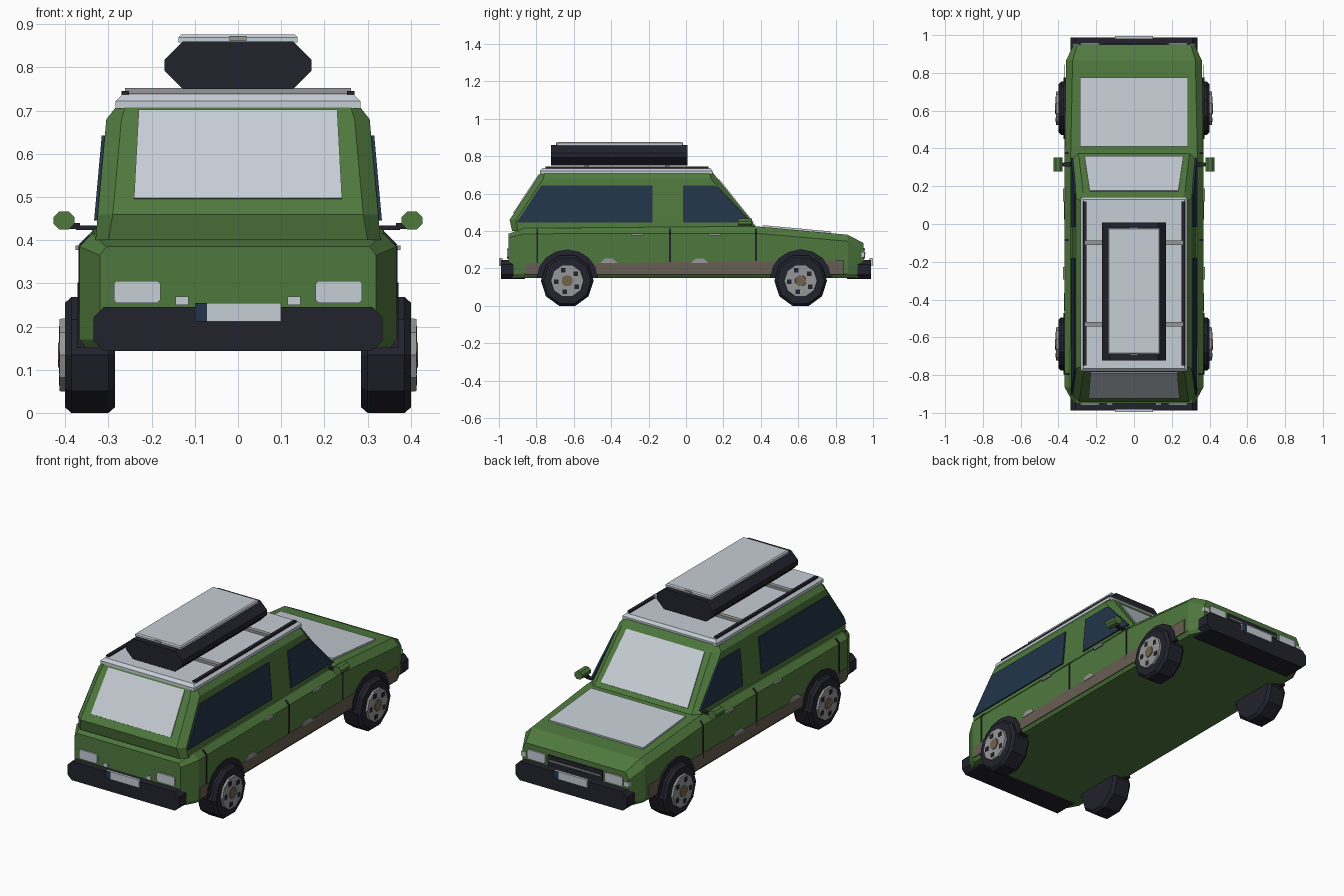
import bpy, bmesh, math
from mathutils import Vector

if "Cube" in bpy.data.objects:
    bpy.data.objects.remove(bpy.data.objects["Cube"])


def material(name, rgb):
    m = bpy.data.materials.new(name)
    m.diffuse_color = (*rgb, 1)
    m.use_nodes = True
    m.node_tree.nodes["Principled BSDF"].inputs["Base Color"].default_value = m.diffuse_color
    return m


GREEN = material("green paint", (0.078, 0.19, 0.047))
WHITE = material("pale grey", (0.56, 0.61, 0.66))
NAVY = material("dark glass", (0.016, 0.036, 0.068))
BLACK = material("black rubber", (0.016, 0.016, 0.026))
BROWN = material("dirt brown", (0.14, 0.11, 0.085))
GREY = material("metal grey", (0.31, 0.31, 0.32))
HUB = material("hub brown", (0.16, 0.125, 0.075))


def loft(name, rings, mat):
    """Skin a list of equal-length point rings and cap both ends."""
    bm = bmesh.new()
    rows = [[bm.verts.new(p) for p in r] for r in rings]
    n = len(rows[0])
    for a, b in zip(rows, rows[1:]):
        for i in range(n):
            j = (i + 1) % n
            bm.faces.new((a[i], a[j], b[j], b[i]))
    bm.faces.new(rows[0])
    bm.faces.new(rows[-1])
    bmesh.ops.recalc_face_normals(bm, faces=bm.faces[:])
    me = bpy.data.meshes.new(name)
    bm.to_mesh(me)
    bm.free()
    me.materials.append(mat)
    ob = bpy.data.objects.new(name, me)
    bpy.context.collection.objects.link(ob)
    return ob


def box(name, x, y, z, mat):
    ring = lambda h: [(x[0], y[0], h), (x[1], y[0], h), (x[1], y[1], h), (x[0], y[1], h)]
    return loft(name, [ring(z[0]), ring(z[1])], mat)


def octagon_bar(name, x, y, z, c, mat):
    """Bar along y with an octagonal cross-section (corner cut c)."""
    (a, b), (d, e) = x, z
    prof = [(a + c, d), (b - c, d), (b, d + c), (b, e - c), (b - c, e), (a + c, e), (a, e - c), (a, d + c)]
    return loft(name, [[(px, yy, pz) for px, pz in prof] for yy in y], mat)


def plate(name, pts, mat, t=0.005):
    """Thin plate on a surface, raised by t away from the car's middle."""
    pts = [Vector(p) for p in pts]
    n = (pts[1] - pts[0]).cross(pts[2] - pts[0]).normalized()
    c = sum(pts, Vector()) / len(pts)
    if n.dot(c - Vector((0, c.y * 0.5, 0.3))) < 0:
        n = -n
    return loft(name, [[p - n * 0.003 for p in pts], [p + n * t for p in pts]], mat)


def lathe(name, profile, centre, n, mat, s, start=0.0):
    """Turn (x, radius) points about an x axis through centre (y, z)."""
    rings = []
    for x, r in profile:
        rings.append([(s * x, centre[0] + r * math.cos(start + 2 * math.pi * i / n),
                       centre[1] + r * math.sin(start + 2 * math.pi * i / n)) for i in range(n)])
    return loft(name, rings, mat)


# Lower body: stations along y with half width, shoulder, top
rings = []
for y, w, sh, top, wt in [(-0.95, 0.32, 0.365, 0.385, 0.305), (-0.865, 0.367, 0.385, 0.415, 0.338),
                          (0.375, 0.367, 0.388, 0.425, 0.335), (0.865, 0.36, 0.345, 0.38, 0.325),
                          (0.95, 0.32, 0.3, 0.335, 0.3)]:
    half = [(w - 0.014, 0.15), (w, 0.17), (w, sh), (wt, top)]
    rings.append([(x, y, z) for x, z in half] + [(-x, y, z) for x, z in reversed(half)])
loft("lower_body", rings, GREEN)

# Cabin: rings stacked in z with cut corners
FRONT = lambda z: 0.345 - (z - 0.46) * 0.8
REAR = lambda z: -0.943 + (z - 0.46) * 0.66
SIDE = lambda z: 0.325 - (z - 0.46) * 0.09
rings = []
for z, w, y0, y1, c in [(0.40, 0.33, -0.93, FRONT(0.40), 0.03), (0.46, 0.325, -0.943, FRONT(0.46), 0.035),
                        (0.68, 0.305, REAR(0.68), FRONT(0.68), 0.035), (0.712, 0.28, REAR(0.712), FRONT(0.712), 0.02)]:
    rings.append([(w - c, y0, z), (w, y0 + c, z), (w, y1 - c, z), (w - c, y1, z),
                  (c - w, y1, z), (-w, y1 - c, z), (-w, y0 + c, z), (c - w, y0, z)])
loft("cabin", rings, GREEN)

# Roof panel, windscreen, rear window and bonnet panel
ring = lambda z, w, a, b: [(-w, a, z), (w, a, z), (w, b, z), (-w, b, z)]
loft("roof_panel", [ring(0.705, 0.284, -0.78, 0.142), ring(0.722, 0.284, -0.78, 0.142),
                    ring(0.737, 0.268, -0.765, 0.13)], WHITE)
plate("windscreen", [(-0.262, FRONT(0.445), 0.445), (0.262, FRONT(0.445), 0.445),
                     (0.235, FRONT(0.675), 0.675), (-0.235, FRONT(0.675), 0.675)], WHITE)
plate("rear_window", [(-0.241, REAR(0.495), 0.495), (0.241, REAR(0.495), 0.495),
                      (0.23, REAR(0.7), 0.7), (-0.23, REAR(0.7), 0.7)], WHITE)
HOOD = lambda y: 0.425 - (y - 0.375) * 0.092
plate("bonnet_panel", [(-0.285, 0.41, HOOD(0.41)), (0.285, 0.41, HOOD(0.41)),
                       (0.285, 0.775, HOOD(0.775)), (-0.285, 0.775, HOOD(0.775))], WHITE, 0.0095)

# Roof cross bars and luggage box
for i, y in enumerate((-0.10, -0.53)):
    box(f"roof_cross_bar_{i}", (-0.262, 0.262), (y - 0.012, y + 0.012), (0.739, 0.753), GREY)
octagon_bar("roof_box", (-0.17, 0.17), (-0.722, 0.008), (0.75, 0.86), 0.042, BLACK)
loft("roof_box_lid", [ring(0.858, 0.138, -0.69, -0.02), ring(0.87, 0.138, -0.69, -0.02),
                      ring(0.876, 0.132, -0.684, -0.026)], WHITE)
for y in (-0.69, -0.02):
    box("roof_box_latch", (-0.02, 0.02), (y - 0.005, y + 0.005), (0.861, 0.872), GREY)

# Bumpers, number plates and lamps at both ends
for end, d in (("rear", -1), ("front", 1)):
    octagon_bar(end + "_bumper", (-0.335, 0.335), (d * 0.86, d * 0.988), (0.143, 0.245), 0.024, BLACK)
    box(end + "_plate", (-0.1, 0.1), (d * 0.98, d * 0.994), (0.212, 0.255), WHITE)
    a = sorted((d * 0.1, d * 0.072))
    box(end + "_plate_strip", a, (d * 0.981, d * 0.996), (0.212, 0.255), NAVY)
    for s in (-1, 1):
        octagon_bar(end + "_lamp", sorted((s * 0.18, s * 0.287)), (d * 0.94, d * 0.958), (0.255, 0.306), 0.006, WHITE)
        if d < 0:
            box("rear_small_lamp", sorted((s * 0.115, s * 0.145)), (-0.957, -0.94), (0.25, 0.27), WHITE)
        else:
            box("front_indicator", sorted((s * 0.295, s * 0.325)), (0.935, 0.955), (0.262, 0.285), WHITE)
box("grille", (-0.165, 0.165), (0.94, 0.955), (0.25, 0.308), BLACK)
box("grille_strip", (-0.155, 0.155), (0.95, 0.959), (0.277, 0.284), GREY)

for side, s in (("left", -1), ("right", 1)):
    on_cabin = lambda pts: [(s * SIDE(z), y, z) for y, z in pts]
    on_body = lambda pts: [(s * 0.367, y, z) for y, z in pts]

    # Side windows
    plate(side + "_rear_side_window", on_cabin([(-0.905, 0.445), (-0.18, 0.445), (-0.18, 0.642),
                                                (-0.775, 0.642)]), NAVY, 0.007)
    plate(side + "_front_side_window", on_cabin([(-0.017, 0.445), (0.35, 0.445), (0.172, 0.632),
                                                 (0.15, 0.642), (-0.017, 0.642)]), NAVY, 0.007)

    # Dirt band, scratches, door gaps and handles
    plate(side + "_dirt_band", on_body([(-0.855, 0.167), (0.845, 0.167), (0.845, 0.243),
                                        (0.3, 0.24), (-0.4, 0.228), (-0.855, 0.23)]), BROWN, 0.002)
    for y in (-0.46, 0.025):
        plate(side + "_scratch", on_body([(y, 0.228), (y + 0.095, 0.228), (y + 0.07, 0.252),
                                          (y + 0.025, 0.252)]), GREY, 0.004)
    for y in (-0.795, -0.085, 0.375):
        plate(side + "_door_gap", on_body([(y - 0.005, 0.21), (y + 0.005, 0.21),
                                           (y + 0.005, 0.388), (y - 0.005, 0.388)]), BLACK, 0.002)
        plate(side + "_door_gap_top", [(s * 0.367, y - 0.005, 0.388), (s * 0.367, y + 0.005, 0.388),
                                       (s * 0.345, y + 0.005, 0.41), (s * 0.345, y - 0.005, 0.41)], BLACK, 0.003)
    for y in (-0.295, 0.12):
        box(side + "_door_handle", sorted((s * 0.36, s * 0.376)), (y, y + 0.068), (0.377, 0.388), GREY)

    # Roof rail
    box(side + "_roof_rail", sorted((s * 0.252, s * 0.27)), (-0.75, 0.12), (0.73, 0.745), BLACK)

    # Wing mirror on its arm
    box(side + "_mirror_arm", sorted((s * 0.31, s * 0.375)), (0.305, 0.325), (0.424, 0.434), BLACK)
    box(side + "_mirror_stem", sorted((s * 0.366, s * 0.39)), (0.308, 0.322), (0.426, 0.44), BLACK)
    octagon_bar(side + "_mirror", sorted((s * 0.379, s * 0.427)), (0.277, 0.352), (0.425, 0.466), 0.013, GREEN)

    # Wheel arches and wheels
    for end, y in (("rear", -0.635), ("front", 0.613)):
        arc = [(y + 0.163 * math.cos(math.pi * i / 8), 0.15 + 0.152 * math.sin(math.pi * i / 8)) for i in range(9)]
        loft(f"{end}_{side}_arch", [[(s * x, py, pz) for py, pz in arc] for x in (0.3, 0.372)], BLACK)
        c = (y, 0.134)
        lathe(f"{end}_{side}_tyre", [(0.285, 0.127), (0.3, 0.141), (0.386, 0.141), (0.401, 0.127)], c, 10, BLACK, s)
        lathe(f"{end}_{side}_rim", [(0.39, 0.09), (0.413, 0.088)], c, 10, GREY, s)
        lathe(f"{end}_{side}_hub", [(0.4, 0.033), (0.417, 0.031)], c, 8, HUB, s, math.pi / 8)
        for k in range(5):
            a = math.radians(40 + 72 * k)
            py, pz = y + 0.06 * math.cos(a), c[1] + 0.06 * math.sin(a)
            box(f"{end}_{side}_rim_hole", sorted((s * 0.408, s * 0.415)), (py - 0.012, py + 0.012),
                (pz - 0.012, pz + 0.012), BLACK)
